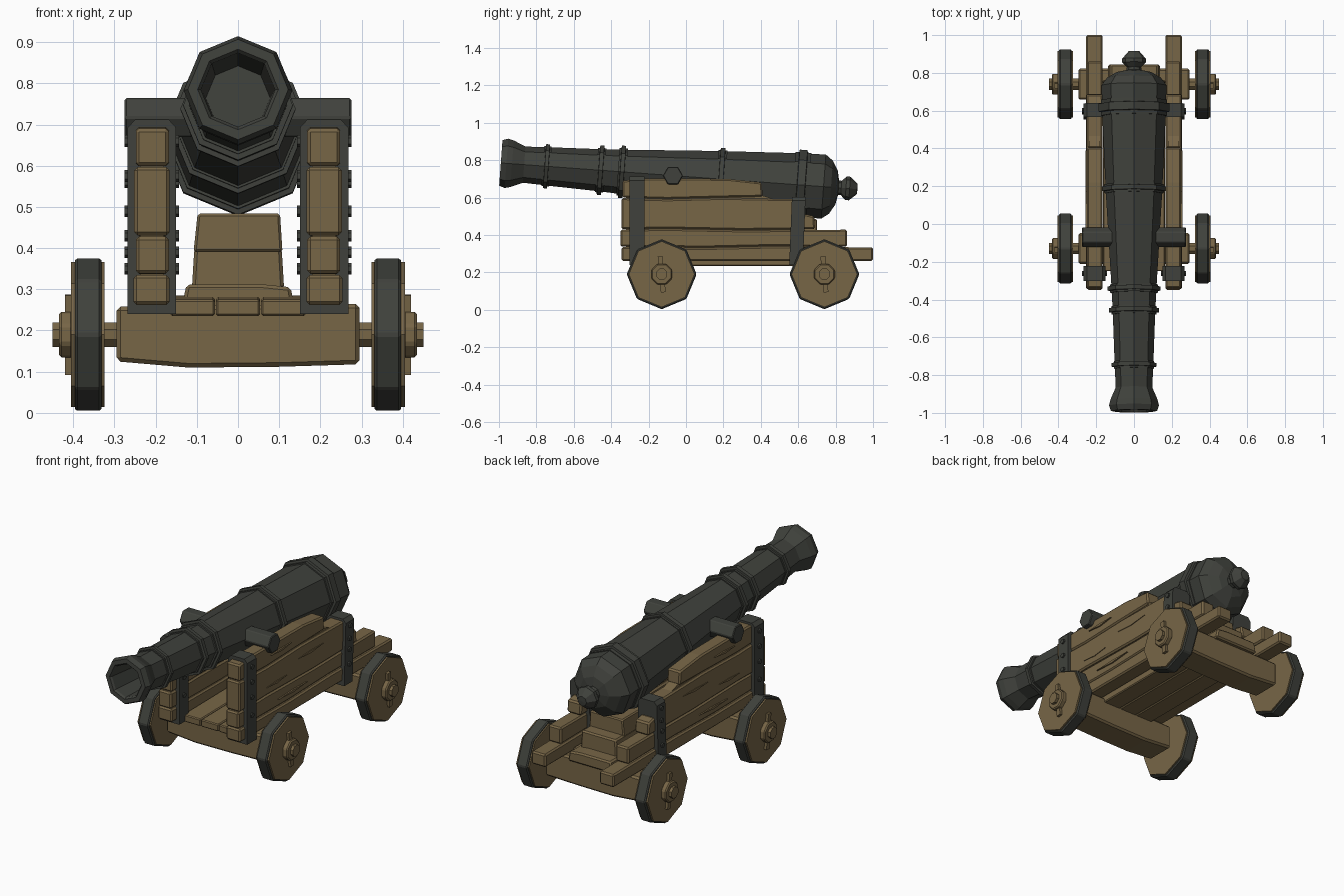
import bpy, bmesh, math
from mathutils import Matrix, Vector

if "Cube" in bpy.data.objects:
    bpy.data.objects.remove(bpy.data.objects["Cube"])

def material(name, rgb):
    m = bpy.data.materials.new(name)
    m.diffuse_color = (*rgb, 1)
    m.use_nodes = True
    m.node_tree.nodes["Principled BSDF"].inputs["Base Color"].default_value = m.diffuse_color
    return m

WOOD = material("oak brown", (0.185, 0.132, 0.062))
IRON = material("dark iron", (0.050, 0.053, 0.045))

def finish(name, bm, mat, mirror=False, bevel=0.0):
    bmesh.ops.recalc_face_normals(bm, faces=bm.faces)
    me = bpy.data.meshes.new(name)
    bm.to_mesh(me)
    bm.free()
    me.materials.append(mat)
    ob = bpy.data.objects.new(name, me)
    bpy.context.collection.objects.link(ob)
    if bevel:
        b = ob.modifiers.new("bevel", 'BEVEL')
        b.width, b.segments, b.limit_method = bevel, 1, 'ANGLE'
        b.angle_limit = math.radians(40)
    if mirror:
        ob.modifiers.new("mirror", 'MIRROR').use_mirror_merge = False
    return ob

def add_prism(bm, pts, a, b, to3d):
    """Extrude a 2D outline between depths a and b."""
    lo = [bm.verts.new(to3d(u, v, a)) for u, v in pts]
    hi = [bm.verts.new(to3d(u, v, b)) for u, v in pts]
    bm.faces.new(lo)
    bm.faces.new(hi[::-1])
    n = len(pts)
    for i in range(n):
        bm.faces.new((lo[i], lo[(i + 1) % n], hi[(i + 1) % n], hi[i]))

def along_x(u, v, d): return (d, u, v)   # outline in y,z
def along_y(u, v, d): return (u, d, v)   # outline in x,z

def prism(name, pts, a, b, mat, to3d=along_x, mirror=False, bevel=0.0):
    bm = bmesh.new()
    add_prism(bm, pts, a, b, to3d)
    return finish(name, bm, mat, mirror, bevel)

def ngon(cy, cz, r, n, start=0.0):
    return [(cy + r * math.sin(start + i * math.tau / n),
             cz + r * math.cos(start + i * math.tau / n)) for i in range(n)]

def rect(y0, y1, z0, z1):
    return [(y0, z0), (y1, z0), (y1, z1), (y0, z1)]

# Barrel: octagonal lathe along a slightly tilted axis, hollow at the muzzle
def ring(t, w, r_body, r_low, r_top):
    return [(t - w, r_body), (t - w, r_low), (t - w * .55, r_low), (t - w * .5, r_top),
            (t + w * .5, r_top), (t + w * .55, r_low), (t + w, r_low), (t + w, r_body + .002)]

profile = [(0.28, 0.0), (0.28, 0.078), (0.01, 0.09), (0.0, 0.098), (0.0, 0.122), (0.03, 0.132),
           (0.06, 0.125), (0.125, 0.097)]
profile += ring(0.245, .02, .101, .107, .118)
profile += ring(0.535, .022, .112, .119, .133)
profile += ring(0.65, .022, .118, .127, .140)
profile += ring(1.18, .024, .149, .155, .167)
profile += ring(1.61, .042, .168, .175, .188)
profile += [(1.73, .172), (1.77, .142), (1.80, .09), (1.81, .04), (1.825, .038),
            (1.85, .063), (1.87, .063), (1.91, .028), (1.912, 0.0)]
bm = bmesh.new()
loops = []
for t, r in profile:
    if r == 0:
        loops.append([bm.verts.new((0, t, 0))] * 8)
    else:
        loops.append([bm.verts.new((x, t, z)) for x, z in ngon(0, 0, r, 8)])
for A, B in zip(loops, loops[1:]):
    for i in range(8):
        j = (i + 1) % 8
        vs = list(dict.fromkeys((A[i], A[j], B[j], B[i])))
        bm.faces.new(vs)
bm.transform(Matrix.Translation((0, -0.99, 0.785)) @ Matrix.Rotation(math.radians(-4.2), 4, 'X'))
finish("barrel", bm, IRON)

# Trunnions
prism("trunnion", ngon(-0.07, 0.717, 0.054, 6, math.pi / 6), 0.05, 0.275, IRON, mirror=True, bevel=.004)

# Stepped cheek planks, wavy seams
planks = [
    ([(-.345, .262), (1.0, .262), (1.0, .333), (.45, .338), (.1, .33), (-.345, .335)], .166, .254),
    ([(-.35, .338), (.1, .333), (.45, .341), (.86, .337), (.86, .428), (.3, .424), (-.1, .432), (-.35, .428)], .168, .248),
    ([(-.345, .431), (-.1, .435), (.3, .427), (.69, .432), (.685, .50), (.63, .512), (.62, .59),
      (.2, .598), (-.1, .59), (-.345, .597)], .166, .252),
    ([(-.34, .60), (-.1, .593), (.2, .601), (.41, .605), (.405, .68), (.22, .70), (-.2, .702), (-.34, .69)], .168, .248),
]
for i, (pts, a, b) in enumerate(planks):
    prism(f"cheek_plank_{i + 1}", pts, a, b, WOOD, mirror=True, bevel=.008)
prism("cheek_core", [(-.32, .28), (.6, .28), (.6, .55), (.38, .62), (.36, .66), (-.32, .66)],
      .18, .238, WOOD, mirror=True)

# Long splits in the cheek timber, raised as slim slivers
bm = bmesh.new()
for y, z, l in ((.28, .535, .22), (-.02, .48, .18), (.12, .375, .25), (.02, .645, .18)):
    add_prism(bm, [(y - l / 2, z), (y, z - .008), (y + l / 2, z + .004), (y, z + .006)], .24, .256, along_x)
finish("timber_splits", bm, WOOD, mirror=True)

# Iron straps wrapped round each cheek, with bolts
def strap(name, y0, y1, z0, z1, lean, bolts):
    outline = [(.15, z0), (.268, z0), (.268, z1 - .02), (.25, z1), (.168, z1), (.15, z1 - .02)]
    bm = bmesh.new()
    add_prism(bm, outline, y0, y1, along_y)
    for z in bolts:
        add_prism(bm, ngon((y0 + y1) / 2, z, .014, 6), .143, .276, along_x)
    for v in bm.verts:
        v.co.y += lean * (v.co.z - z0)
    finish(name, bm, IRON, mirror=True)

strap("front_strap", -.302, -.222, .24, .712, 0.0, (.66, .575, .49, .39))
strap("rear_strap", .552, .625, .24, .603, .04, (.56, .49, .43, .35))

# Bed planks between the cheeks
for i, x in enumerate((-.165, -.055, .055)):
    prism(f"bed_plank_{i + 1}", [(-.25, .235), (.76, .235), (.76, .285), (.3, .28), (-.25, .275)],
          x + .001, x + .109, WOOD, bevel=.005)

# Breech support blocks
prism("support_base", [(-.138, .25), (.138, .25), (.128, .305), (.06, .312), (-.125, .312)],
      .42, .845, WOOD, along_y, bevel=.008)
prism("support_middle", [(-.112, .30), (.112, .30), (.106, .40), (-.106, .40)],
      .46, .77, WOOD, along_y, bevel=.008)
prism("support_wedge", [(-.108, .39), (.108, .39), (.102, .484), (-.098, .484)],
      .44, .70, WOOD, along_y, bevel=.006)

# Axles, wheels, hubs and linch pins
for label, y in (("front", -.13), ("rear", .74)):
    prism(f"{label}_axle_beam", [(-.295, .125), (-.12, .11), (.1, .112), (.295, .118), (.295, .265), (-.295, .258)],
          y - .082, y + .082, WOOD, along_y, bevel=.01)
    prism(f"{label}_axle_arm", ngon(y, .19, .032, 8, math.pi / 8), .28, .45, WOOD, mirror=True)
    prism(f"{label}_wheel_tyre", ngon(y, .19, .187, 8), .331, .396, IRON, mirror=True, bevel=.006)
    prism(f"{label}_wheel_disc", ngon(y, .19, .176, 8), .324, .405, WOOD, mirror=True)
    prism(f"{label}_wheel_hub", ngon(y, .19, .06, 8, math.pi / 8), .40, .434, WOOD, mirror=True, bevel=.006)
    bm = bmesh.new()
    add_prism(bm, rect(-.013, .013, -.097, .097), .40, .42, along_x)
    bm.transform(Matrix.Translation((0, y, .19)) @ Matrix.Rotation(math.radians(5), 4, 'X'))
    finish(f"{label}_linch_pin", bm, WOOD, mirror=True)
